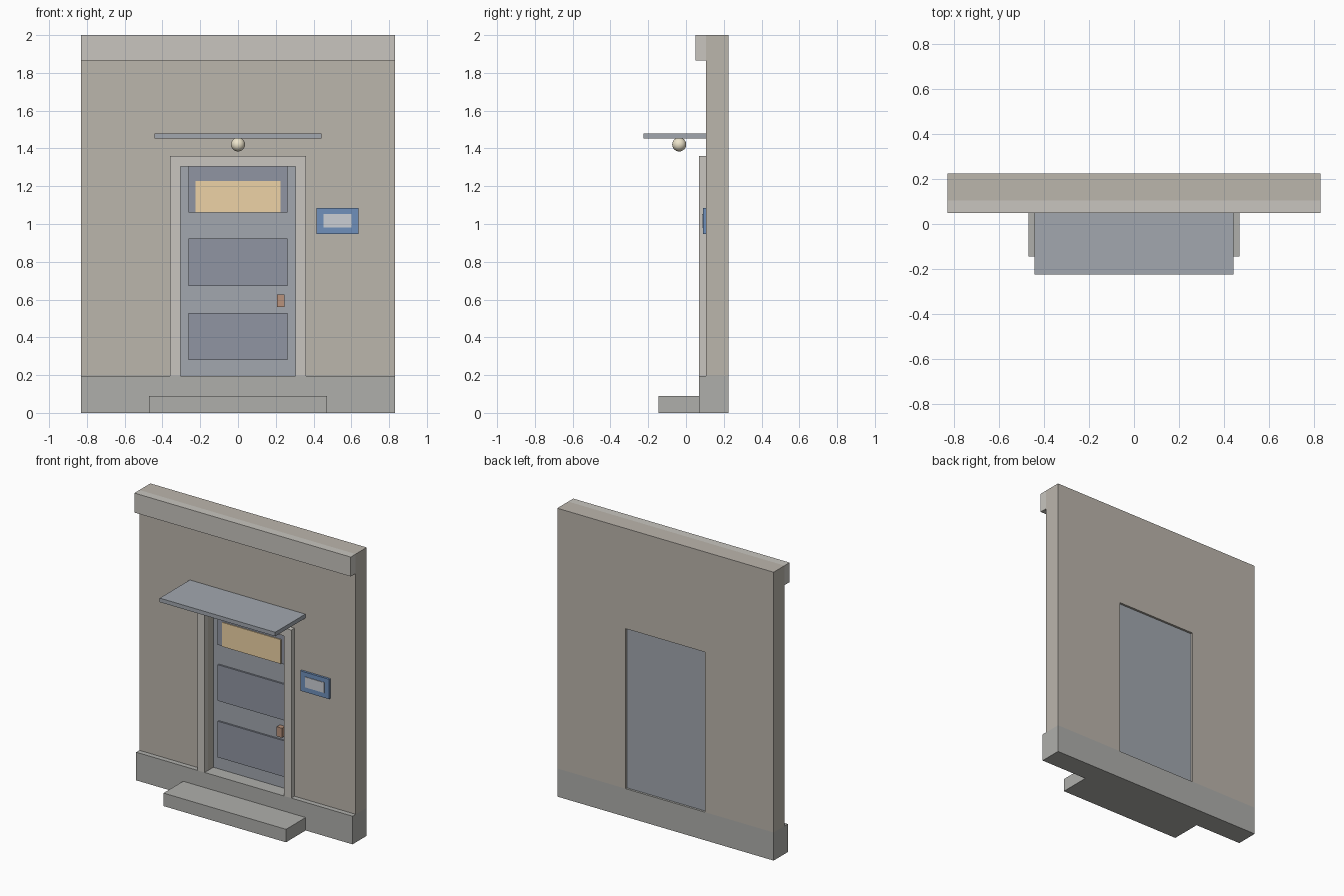
import bpy, bmesh, math

if "Cube" in bpy.data.objects:
    bpy.data.objects.remove(bpy.data.objects["Cube"])

FRONT, BACK = 0.105, 0.225        # wall faces
SILL, HEAD, HALF = 0.195, 1.305, 0.305   # door opening


def material(name, rgb):
    m = bpy.data.materials.new(name)
    m.diffuse_color = (*rgb, 1)
    m.use_nodes = True
    m.node_tree.nodes["Principled BSDF"].inputs["Base Color"].default_value = m.diffuse_color
    return m


plaster = material("plaster", (0.50, 0.465, 0.415))
trim = material("trim", (0.58, 0.56, 0.52))
stone = material("stone", (0.43, 0.43, 0.41))
slate = material("slate", (0.36, 0.39, 0.43))
panel_mat = material("panel_slate", (0.28, 0.30, 0.36))
glow = material("warm_glass", (0.85, 0.65, 0.38))
blue = material("blue", (0.16, 0.28, 0.50))
pale = material("pale_plate", (0.60, 0.62, 0.66))
copper = material("copper", (0.48, 0.29, 0.20))
cream = material("cream", (0.85, 0.78, 0.60))


def prism(name, outline, y0, y1, mat):
    """Extrude an x-z outline from y0 back to y1."""
    bm = bmesh.new()
    face = bm.faces.new([bm.verts.new((x, y0, z)) for x, z in outline])
    ext = bmesh.ops.extrude_face_region(bm, geom=[face], use_keep_orig=True)
    verts = [g for g in ext["geom"] if isinstance(g, bmesh.types.BMVert)]
    bmesh.ops.translate(bm, verts=verts, vec=(0, y1 - y0, 0))
    bmesh.ops.recalc_face_normals(bm, faces=bm.faces)
    mesh = bpy.data.meshes.new(name)
    bm.to_mesh(mesh)
    bm.free()
    mesh.materials.append(mat)
    obj = bpy.data.objects.new(name, mesh)
    bpy.context.collection.objects.link(obj)
    return obj


def box(name, x0, x1, y0, y1, z0, z1, mat):
    return prism(name, [(x0, z0), (x1, z0), (x1, z1), (x0, z1)], y0, y1, mat)


def arch(name, inner, outer, head, top, y0, y1, mat):
    """Square-headed surround standing on the sill level."""
    half = [(inner, head), (inner, SILL), (outer, SILL), (outer, top)]
    return prism(name, half + [(-x, z) for x, z in reversed(half)], y0, y1, mat)


# Wall with door opening, plinth, cornice and step
arch("wall", HALF, 0.83, HEAD, 2.0, FRONT, BACK, plaster)
box("plinth", -0.83, 0.83, 0.07, BACK, 0, SILL, stone)
box("cornice", -0.83, 0.83, 0.05, FRONT, 1.865, 2.0, trim)
box("step", -0.47, 0.47, -0.145, 0.07, 0, 0.09, stone)

# Door surround and door leaf
arch("door_frame", HALF, 0.36, HEAD, 1.36, 0.07, FRONT, trim)
box("door", -HALF, HALF, 0.165, 0.21, SILL, HEAD, slate)

# Raised door panels, the top one holding the window
for i, z in enumerate((0.28, 0.672, 1.06)):
    box(f"door_panel_{i + 1}", -0.263, 0.263, 0.153, 0.165, z, min(z + 0.25, HEAD), panel_mat)
box("door_window", -0.225, 0.225, 0.147, 0.153, 1.06, 1.228, glow)
box("door_handle", 0.206, 0.246, 0.13, 0.165, 0.56, 0.626, copper)

# Wall sign
box("sign_board", 0.415, 0.637, 0.09, FRONT, 0.947, 1.085, blue)
box("sign_plate", 0.453, 0.60, 0.086, 0.09, 0.982, 1.054, pale)

# Canopy and lamp
box("canopy", -0.443, 0.443, -0.225, FRONT, 1.452, 1.48, slate)
bpy.ops.mesh.primitive_uv_sphere_add(segments=20, ring_count=12, radius=0.037,
                                     location=(0, -0.036, 1.421))
lamp = bpy.context.object
lamp.name = "lamp"
lamp.data.materials.append(cream)
bpy.ops.object.shade_smooth_by_angle(angle=math.radians(40))
